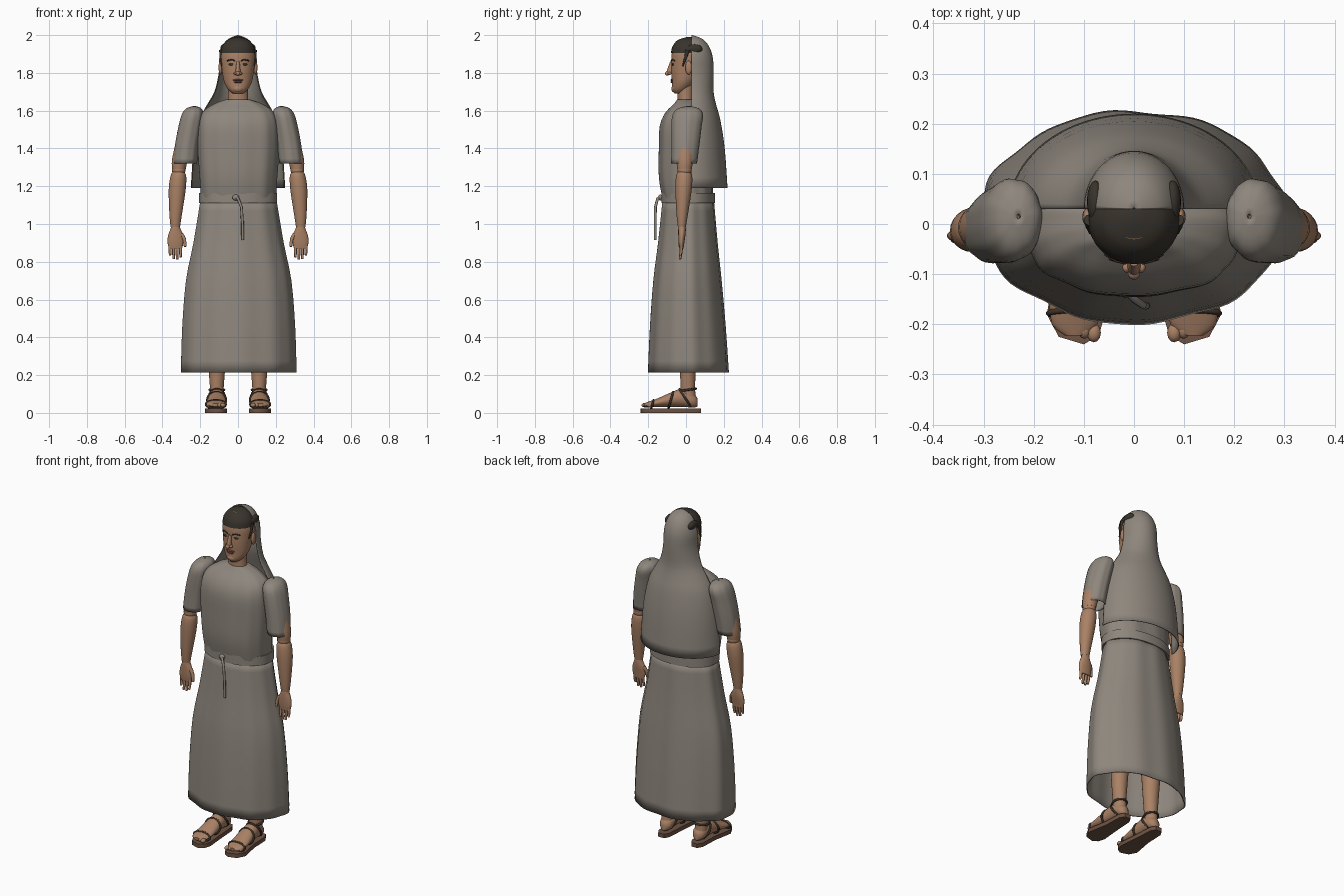
import bpy, bmesh, math
from mathutils import Vector

cube = bpy.data.objects.get("Cube")
if cube:
    bpy.data.objects.remove(cube, do_unlink=True)


def material(name, red, green, blue):
    mat = bpy.data.materials.new(name)
    mat.use_nodes = True
    color = (red, green, blue, 1)
    mat.diffuse_color = color
    shader = mat.node_tree.nodes["Principled BSDF"]
    shader.inputs["Base Color"].default_value = color
    shader.inputs["Roughness"].default_value = .8
    return mat


CLOTH = material("grey_cloth", .27, .24, .205)
SKIN = material("tan_skin", .40, .22, .13)
HAIR = material("dark_hair", .04, .033, .025)
SOLE = material("brown_leather", .15, .085, .055)
STRAP = material("dark_leather", .05, .032, .022)
LIPS = material("lips", .2, .085, .06)


def finish(name, bm, mat):
    bmesh.ops.recalc_face_normals(bm, faces=bm.faces)
    mesh = bpy.data.meshes.new(name)
    bm.to_mesh(mesh)
    bm.free()
    mesh.materials.append(mat)
    for face in mesh.polygons:
        face.use_smooth = True
    mesh.set_sharp_from_angle(angle=math.radians(50))
    obj = bpy.data.objects.new(name, mesh)
    bpy.context.collection.objects.link(obj)
    return obj


def smooth_rings(rings, steps):
    """Catmull-Rom interpolation between cross-sections."""
    keys = [Vector(r) for r in rings]
    out = []
    for i in range(len(keys) - 1):
        a, b, c = keys[max(i - 1, 0)], keys[i], keys[i + 1]
        d = keys[min(i + 2, len(keys) - 1)]
        for k in range(steps):
            t = k / steps
            out.append(b + (c - a) * (t / 2) + (a * 2 - b * 5 + c * 4 - d) * (t * t / 2)
                       + (b * 3 - a - c * 3 + d) * (t ** 3 / 2))
    return out + [keys[-1]]


def loft(name, rings, mat, segs=24, fold=0, square=1, along_y=False, half=False,
         caps=True, thick=0, steps=3):
    """Skin rings of (position, x, other, radius_x, radius_other)."""
    bm = bmesh.new()
    rows = []
    count = segs + 1 if half else segs
    for pos, cx, cy, rx, ry in smooth_rings(rings, steps):
        row = []
        for k in range(count):
            a = (math.pi if half else math.tau) * k / segs
            wave = 1 + fold * (math.sin(7 * a + 1) + .7 * math.sin(12 * a))
            c, s = math.cos(a), math.sin(a)
            x = cx + rx * wave * math.copysign(abs(c) ** square, c)
            y = cy + ry * wave * math.copysign(abs(s) ** square, s)
            row.append(bm.verts.new((x, pos, y) if along_y else (x, y, pos)))
        rows.append(row)
    for low, high in zip(rows, rows[1:]):
        for k in range(segs):
            n = (k + 1) % count
            bm.faces.new((low[k], low[n], high[n], high[k]))
    if caps:
        bm.faces.new(rows[0])
        bm.faces.new(rows[-1])
    obj = finish(name, bm, mat)
    if thick:
        shell = obj.modifiers.new("thickness", 'SOLIDIFY')
        shell.thickness = thick
    return obj


def blob(name, center, size, mat, segs=16):
    bm = bmesh.new()
    bmesh.ops.create_uvsphere(bm, u_segments=segs, v_segments=segs // 2, radius=1)
    bmesh.ops.scale(bm, vec=size, verts=bm.verts)
    bmesh.ops.translate(bm, vec=center, verts=bm.verts)
    return finish(name, bm, mat)


def cord(name, points, radius, mat, closed=False, taper=1):
    curve = bpy.data.curves.new(name, 'CURVE')
    curve.dimensions = '3D'
    curve.bevel_depth = radius
    curve.bevel_resolution = 2
    curve.use_fill_caps = True
    line = curve.splines.new('POLY')
    line.points.add(len(points) - 1)
    for i, (target, p) in enumerate(zip(line.points, points)):
        target.co = (*p, 1)
        target.radius = 1 + (taper - 1) * i / (len(points) - 1)
    line.use_cyclic_u = closed
    curve.materials.append(mat)
    obj = bpy.data.objects.new(name, curve)
    bpy.context.collection.objects.link(obj)


# Robe
loft("skirt", [(.215, 0, .013, .305, .213), (.45, 0, .01, .298, .2), (.7, 0, .008, .278, .18),
               (.9, 0, .01, .238, .157), (1.13, 0, .012, .2, .135)],
     CLOTH, segs=96, fold=.013, caps=False, thick=.006)
loft("tunic", [(1.14, 0, .01, .198, .135), (1.25, 0, -.003, .205, .14), (1.4, 0, -.005, .215, .138),
               (1.52, 0, -.01, .212, .128), (1.59, 0, -.008, .19, .1), (1.635, 0, 0, .13, .065),
               (1.66, 0, 0, .062, .045)], CLOTH, segs=96, fold=.012, square=.85)
loft("belt", [(1.11, 0, .012, .207, .142), (1.165, 0, .012, .207, .142)],
     CLOTH, segs=64, steps=1, square=.93)
cord("belt_end", [(-.015, -.132, 1.145), (0, -.15, 1.135), (.018, -.162, 1.09),
                  (.024, -.163, 1), (.025, -.163, .915)], .0075, CLOTH)
blob("belt_knot", (-.012, -.136, 1.14), (.018, .012, .016), CLOTH)

# Head covering
veil_rings = [(1.19, .25, .19), (1.4, .235, .175), (1.55, .205, .152), (1.63, .165, .13),
              (1.7, .125, .116), (1.8, .102, .116), (1.88, .099, .112), (1.94, .082, .092),
              (1.98, .052, .057), (2, .003, .003)]
loft("veil", [(z, 0, .03, rx, ry) for z, rx, ry in veil_rings], CLOTH,
     segs=40, half=True, caps=False, thick=.005)

# Head and face
loft("neck", [(1.62, 0, 0, .062, .045), (1.67, 0, -.002, .053, .042), (1.76, 0, 0, .053, .045)], SKIN)
loft("head", [(1.69, 0, -.035, .025, .025), (1.71, 0, -.028, .05, .046), (1.75, 0, -.012, .073, .062),
              (1.8, 0, 0, .083, .078), (1.85, 0, .005, .089, .082), (1.9, 0, .01, .09, .086),
              (1.95, 0, .01, .074, .07), (1.98, 0, .01, .04, .04)], SKIN, segs=32)
loft("hair", [(1.905, 0, .01, .092, .09), (1.93, 0, .01, .088, .085), (1.95, 0, .01, .079, .076),
              (1.975, 0, .012, .056, .054), (1.99, 0, .018, .012, .012)], HAIR, segs=32)
loft("nose", [(1.795, 0, -.082, .014, .02), (1.81, 0, -.082, .013, .02),
              (1.86, 0, -.076, .008, .008)], SKIN, segs=12)
blob("nose_tip", (0, -.099, 1.797), (.012, .012, .012), SKIN)
blob("upper_lip", (0, -.074, 1.762), (.027, .009, .005), LIPS)
blob("lower_lip", (0, -.073, 1.752), (.022, .009, .006), LIPS)
blob("chin", (0, -.064, 1.716), (.026, .014, .018), SKIN)

for s, side in ((1, "left_"), (-1, "right_")):
    # Face pairs
    blob(side + "nostril", (s * .014, -.087, 1.797), (.009, .01, .008), SKIN)
    blob(side + "eye", (s * .036, -.07, 1.845), (.015, .005, .006), HAIR)
    cord(side + "brow", [(s * .016, -.078, 1.864), (s * .036, -.073, 1.871),
                         (s * .058, -.059, 1.864)], .0035, HAIR)
    blob(side + "ear", (s * .093, .014, 1.828), (.01, .018, .037), SKIN)
    blob(side + "hair_lobe", (s * .077, .045, 1.927), (.017, .042, .025), HAIR)
    cord(side + "sideburn", [(s * .088, .008, 1.92), (s * .09, -.002, 1.88),
                             (s * .086, -.018, 1.835)], .012, HAIR, taper=.3)

    def limb(name, rings, mat, **options):
        return loft(side + name, [(p, s * x, *rest) for p, x, *rest in rings], mat, **options)

    # Sleeves and arms
    limb("sleeve", [(1.32, .281, -.01, .063, .068), (1.42, .27, -.003, .064, .074),
                    (1.52, .252, .003, .063, .08), (1.58, .24, .01, .058, .08),
                    (1.612, .234, .013, .04, .055), (1.625, .23, .015, .004, .005)],
         CLOTH, segs=48, fold=.012, caps=False, thick=.005)
    limb("upper_arm", [(1.29, .313, -.008, .036, .038), (1.35, .306, -.006, .042, .045),
                       (1.5, .27, 0, .043, .048)], SKIN)
    blob(side + "elbow", (s * .314, -.008, 1.285), (.036, .038, .036), SKIN)
    limb("forearm", [(.985, .332, -.022, .025, .021), (1.05, .33, -.02, .033, .03),
                     (1.18, .322, -.013, .045, .043), (1.25, .316, -.01, .042, .043),
                     (1.275, .315, -.01, .032, .034)], SKIN)
    limb("palm", [(.87, .331, -.024, .034, .011), (.9, .331, -.024, .042, .015),
                  (.94, .33, -.022, .04, .019), (.975, .331, -.021, .026, .02),
                  (.995, .331, -.021, .022, .018)], SKIN)
    for i, tip in enumerate((.825, .812, .815, .835)):
        x = .304 + i * .0185
        cord(side + "finger_" + str(i + 1), [(s * x, -.024, .89), (s * x, -.026, .85),
                                             (s * x, -.032, tip)], .009, SKIN, taper=.7)
    cord(side + "thumb", [(s * .3, -.022, .945), (s * .284, -.028, .92),
                          (s * .279, -.033, .88)], .012, SKIN, taper=.65)

    # Legs and feet
    limb("leg", [(.07, .112, .015, .036, .04), (.13, .112, .01, .036, .038),
                 (.25, .112, .01, .045, .044), (.45, .11, .012, .055, .058),
                 (.9, .1, .01, .075, .075)], SKIN)
    limb("foot", [(-.222, .118, .042, .02, .009), (-.2, .118, .045, .045, .014),
                  (-.15, .116, .054, .052, .023), (-.08, .113, .07, .047, .038),
                  (-.02, .111, .08, .042, .048), (.04, .11, .065, .036, .037),
                  (.062, .11, .055, .014, .02)], SKIN, along_y=True)
    for i in range(5):
        blob(side + "toe_" + str(i + 1), (s * (.08 + i * .019), -.217 + i * .007, .041),
             (.014 - i * .001, .019, .012), SKIN, 12)

    # Sandals
    outline = [(.075, .05), (.092, .08), (.13, .08), (.148, .05), (.152, -.06), (.174, -.18),
               (.15, -.225), (.1, -.24), (.07, -.222), (.058, -.18), (.068, -.06)]
    bm = bmesh.new()
    base = bm.faces.new([bm.verts.new((s * x, y, 0)) for x, y in outline])
    grown = bmesh.ops.extrude_face_region(bm, geom=[base])["geom"]
    bmesh.ops.translate(bm, vec=(0, 0, .024),
                        verts=[v for v in grown if isinstance(v, bmesh.types.BMVert)])
    finish(side + "sole", bm, SOLE)

    def strap(name, cx, cy, cz, rx, ry, rz):
        turns = [math.tau * k / 24 for k in range(24)]
        cord(side + name, [(s * cx + rx * math.cos(a), cy + ry * math.sin(a), cz + rz * math.sin(a))
                           for a in turns], .006, STRAP, closed=True)

    strap("toe_strap", .117, -.178, .045, .053, .006, .022)
    strap("instep_strap", .113, -.08, .068, .05, .012, .042)
    strap("ankle_strap", .112, .01, .122, .039, .042, .006)
    strap("heel_strap", .112, -.005, .08, .043, -.03, .046)
